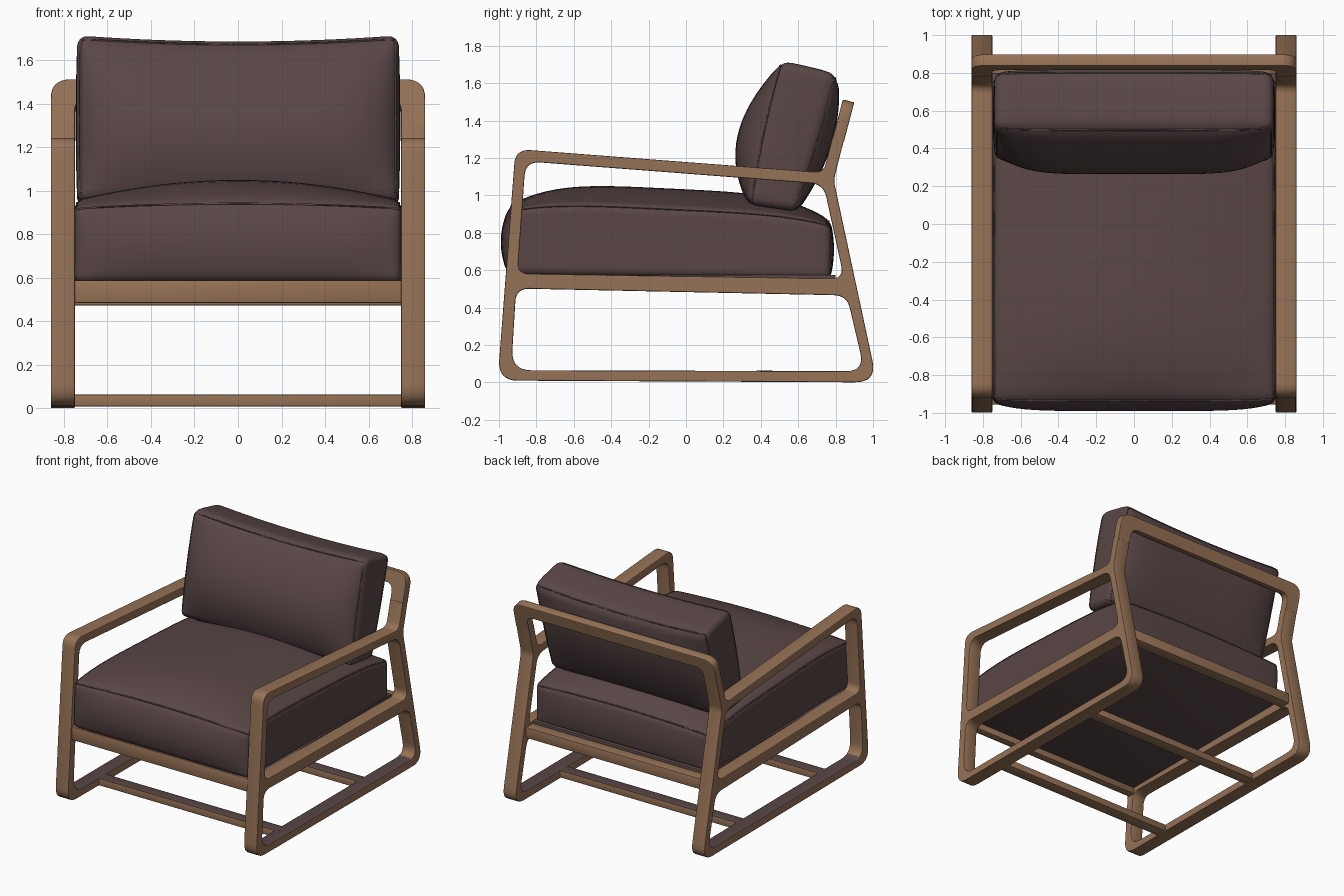
import bpy, bmesh, math
from mathutils import Vector, Matrix

cube = bpy.data.objects.get("Cube")
if cube:
    bpy.data.objects.remove(cube)


def material(name, rgb):
    m = bpy.data.materials.new(name)
    m.use_nodes = True
    m.diffuse_color = (*rgb, 1)
    m.node_tree.nodes["Principled BSDF"].inputs["Base Color"].default_value = (*rgb, 1)
    return m


WOOD = material("oiled wood", (0.305, 0.168, 0.092))
LEATHER = material("brown leather", (0.10, 0.062, 0.061))


def add(name, mesh, mats, angle=35):
    ob = bpy.data.objects.new(name, mesh)
    bpy.context.collection.objects.link(ob)
    mesh.materials.clear()
    for m in mats:
        mesh.materials.append(m)
    bpy.ops.object.select_all(action="DESELECT")
    ob.select_set(True)
    bpy.context.view_layer.objects.active = ob
    bpy.ops.object.shade_smooth_by_angle(angle=math.radians(angle))
    return ob


def curve_mesh(curve):
    """Turn curve data into a mesh."""
    ob = bpy.data.objects.new("temp_curve", curve)
    bpy.context.collection.objects.link(ob)
    bpy.context.view_layer.update()
    mesh = bpy.data.meshes.new_from_object(ob.evaluated_get(bpy.context.evaluated_depsgraph_get()))
    bpy.data.objects.remove(ob)
    return mesh


def add_spline(curve, pts):
    s = curve.splines.new("POLY")
    s.points.add(len(pts) - 1)
    for p, co in zip(s.points, pts):
        p.co = (*co, 1)
    s.use_cyclic_u = True


def fillet(corners, steps=8):
    """Closed outline with each corner (a, b, cut) rounded over its cut length."""
    out = []
    for i, (a, b, cut) in enumerate(corners):
        c = Vector((a, b, 0))
        if cut == 0:
            out.append(c)
            continue
        p = Vector((*corners[i - 1][:2], 0))
        n = Vector((*corners[(i + 1) % len(corners)][:2], 0))
        s, e = c + (p - c).normalized() * cut, c + (n - c).normalized() * cut
        for k in range(steps + 1):
            t = k / steps
            out.append(s * (1 - t) ** 2 + c * 2 * t * (1 - t) + e * t * t)
    return out


def plate(outlines, thick, matrix, bevel=0.006):
    """Flat filled outline with holes, given thickness and softened edges."""
    cu = bpy.data.curves.new("outline", "CURVE")
    cu.dimensions = "2D"
    cu.fill_mode = "BOTH"
    cu.extrude = thick / 2 - bevel
    cu.bevel_depth = bevel
    cu.bevel_resolution = 1
    cu.offset = -bevel
    for o in outlines:
        add_spline(cu, fillet(o))
    mesh = curve_mesh(cu)
    mesh.transform(matrix)
    return mesh


def paint_low_tops(mesh):
    for f in mesh.polygons:
        f.material_index = int(f.normal.z > 0.9 and f.center.z < 0.12)


# Side frames: legs, arm, seat rail and floor rail in one cut-out
outer = [(-1.007, 0.01, 0.11), (-0.912, 1.248, 0.08), (0.735, 1.122, 0.05), (0.783, 1.31, 0),
         (0.848, 1.31, 0), (0.79, 1.08, 0.03), (1.022, 0.0, 0.12)]
upper_hole = [(-0.9, 0.582, 0.06), (-0.858, 1.182, 0.08), (0.735, 1.06, 0.07), (0.845, 0.555, 0.07)]
lower_hole = [(-0.935, 0.065, 0.11), (-0.908, 0.502, 0.07), (0.86, 0.465, 0.07), (0.955, 0.06, 0.1)]
for side, x in (("left", 0.805), ("right", -0.805)):
    m = Matrix(((0, 0, 1, x), (1, 0, 0, 0), (0, 1, 0, 0), (0, 0, 0, 1)))
    mesh = plate([outer, upper_hole, lower_hole], 0.11, m)
    add(side + "_side_frame", mesh, [WOOD, LEATHER])
    paint_low_tops(mesh)

# Tilted back frame: two posts joined by a top rail
arch = [(-0.86, 0, 0), (-0.86, 0.217, 0.09), (0.86, 0.217, 0.09), (0.86, 0, 0),
        (0.75, 0, 0), (0.75, 0.12, 0.06), (-0.75, 0.12, 0.06), (-0.75, 0, 0)]
tilt = Matrix.Translation((0, 0.814, 1.295)) @ Matrix.Rotation(math.radians(75.3), 4, "X")
add("back_frame", plate([arch], 0.063, tilt), [WOOD])


# Straight rails and stretchers
def box(name, lo, hi, mats, bevel=0.006):
    bm = bmesh.new()
    bmesh.ops.create_cube(bm, size=1)
    for v in bm.verts:
        v.co = [l + (c + 0.5) * (h - l) for l, h, c in zip(lo, hi, v.co)]
    bmesh.ops.bevel(bm, geom=bm.edges[:], offset=bevel, segments=2, affect="EDGES", profile=0.5)
    mesh = bpy.data.meshes.new(name)
    bm.to_mesh(mesh)
    bm.free()
    return add(name, mesh, mats)


box("front_rail", (-0.76, -0.955, 0.485), (0.76, -0.895, 0.588), [WOOD])
box("back_rail", (-0.76, 0.79, 0.472), (0.76, 0.88, 0.555), [WOOD])
box("seat_base", (-0.755, -0.9, 0.535), (0.755, 0.8, 0.575), [LEATHER])
for name, y in (("front_stretcher", -0.58), ("back_stretcher", 0.42)):
    ob = box(name, (-0.76, y - 0.045, 0.009), (0.76, y + 0.045, 0.063), [WOOD, LEATHER], 0.004)
    paint_low_tops(ob.data)


# Cushions: a rounded box fitted to a side profile, then puffed out
def cushion(name, half_width, profile, puff, rise, seams, radius):
    fb, bb, ft, bt = [Vector(c) for c in profile]
    front, back, sides = puff
    across, along, crown = rise
    half = Vector((half_width, ((bb - fb).length + (bt - ft).length) / 4,
                   ((ft - fb).length + (bt - bb).length) / 4))

    def shape(p):
        q = Vector([math.sin(c * math.pi / 2) * h for c, h in zip(p, half)])
        core = Vector([max(-h + radius, min(h - radius, c)) for c, h in zip(q, half)])
        q = core + (q - core).normalized() * radius
        u, v, w = [c / h for c, h in zip(q, half)]
        a, b = (v + 1) / 2, (w + 1) / 2
        y, z = fb.lerp(bb, a).lerp(ft.lerp(bt, a), b)
        swell = (1 - u ** 6) * (1 - w * w)
        y += swell * (back * a - front * (1 - a))
        arc_u, arc_v = 1 - u * u, 1 - v ** 4
        z += (across * arc_u + along * arc_v + crown * arc_u * arc_v) * b
        x = u * half_width + sides * u * (1 - v * v) * (1 - w * w)
        return Vector((x, y, z))

    bm = bmesh.new()
    bmesh.ops.create_cube(bm, size=2)
    bmesh.ops.subdivide_edges(bm, edges=bm.edges[:], cuts=31, use_grid_fill=True)
    for v in bm.verts:
        v.co = shape(v.co)
    mesh = bpy.data.meshes.new(name)
    bm.to_mesh(mesh)
    bm.free()
    add(name, mesh, [LEATHER], 60)

    # Piping follows the cushion edges around one face
    cu = bpy.data.curves.new("piping", "CURVE")
    cu.dimensions = "3D"
    cu.bevel_depth = 0.005
    cu.bevel_resolution = 1
    for axis, sign in seams:
        pts = []
        for sx, sy in ((1, 0), (0, 1), (-1, 0), (0, -1)):
            for k in range(32):
                t = k / 16 - 1
                p = [sx * t + sy, sy * t - sx]
                p.insert(axis, sign)
                pts.append(shape(p))
        add_spline(cu, pts)
    add(name + "_piping", curve_mesh(cu), [LEATHER], 60)


cushion("seat_cushion", 0.752, [(-0.95, 0.575), (0.77, 0.552), (-0.94, 0.928), (0.772, 0.845)],
        (0.045, 0.02, 0.0), (0.02, 0.05, 0.08), [(2, 1)], 0.04)
cushion("back_cushion", 0.738, [(0.335, 0.95), (0.595, 0.912), (0.495, 1.71), (0.815, 1.635)],
        (0.14, 0.07, 0.008), (-0.028, 0.02, 0.0), [(1, -1), (1, 1)], 0.05)
